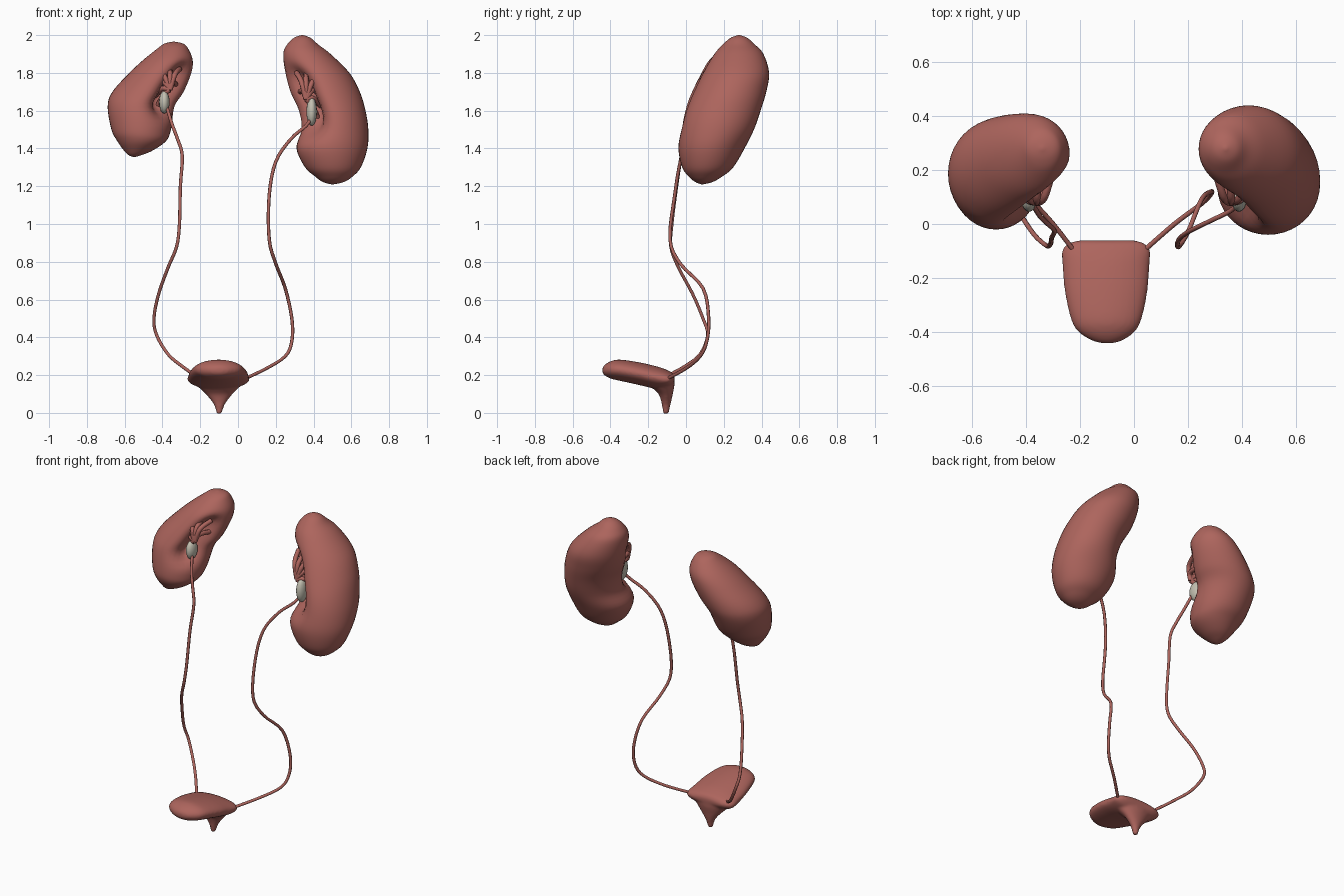
import bpy, bmesh, math
from mathutils import Vector

if "Cube" in bpy.data.objects:
    bpy.data.objects.remove(bpy.data.objects["Cube"])


def material(name, rgb):
    m = bpy.data.materials.new(name)
    m.diffuse_color = (*rgb, 1)
    m.use_nodes = True
    m.node_tree.nodes["Principled BSDF"].inputs["Base Color"].default_value = m.diffuse_color
    return m


RED = material("tissue red", (0.42, 0.13, 0.11))
PALE = material("pale pelvis", (0.55, 0.53, 0.44))


def smooth_path(pts, n):
    """Catmull-Rom interpolation of tuples of any length."""
    p = [pts[0]] + list(pts) + [pts[-1]]
    out = []
    for i in range(1, len(p) - 2):
        for k in range(n):
            t = k / n
            out.append([0.5 * (2 * b + (c - a) * t + (2 * a - 5 * b + 4 * c - d) * t * t
                               + (3 * b - a - 3 * c + d) * t ** 3)
                        for a, b, c, d in zip(p[i - 1], p[i], p[i + 1], p[i + 2])])
    return out + [list(pts[-1])]


def loft(bm, stations, axis, n=4, sides=32, dent=None):
    """Stations are (t, a_min, a_max, b_min, b_max) ellipses stacked along the axis."""
    prev = first = None
    for t, a0, a1, b0, b1 in smooth_path(stations, n):
        ring = []
        ca, cb = (a0 + a1) / 2, (b0 + b1) / 2
        for i in range(sides):
            th = 2 * math.pi * i / sides
            f = dent(th, t) if dent else 1
            a = ca + f * (a1 - a0) / 2 * math.cos(th)
            b = cb + f * (b1 - b0) / 2 * math.sin(th)
            ring.append(bm.verts.new((a, b, t) if axis == 'z' else (a, t, b)))
        if prev:
            for i in range(sides):
                j = (i + 1) % sides
                bm.faces.new((prev[i], prev[j], ring[j], ring[i]))
        first = first or ring
        prev = ring
    bm.faces.new(first)
    bm.faces.new(prev)


def finish(name, bm, mat):
    bmesh.ops.remove_doubles(bm, verts=bm.verts, dist=0.0005)
    bmesh.ops.recalc_face_normals(bm, faces=bm.faces)
    for f in bm.faces:
        f.smooth = True
    me = bpy.data.meshes.new(name)
    bm.to_mesh(me)
    bm.free()
    me.materials.append(mat)
    ob = bpy.data.objects.new(name, me)
    bpy.context.collection.objects.link(ob)
    return ob


def tube(name, paths, radius):
    cu = bpy.data.curves.new(name, 'CURVE')
    cu.dimensions = '3D'
    cu.bevel_depth = radius
    cu.bevel_resolution = 2
    cu.use_fill_caps = True
    for pts in paths:
        pts = smooth_path(pts, 4)
        sp = cu.splines.new('POLY')
        sp.points.add(len(pts) - 1)
        for q, co in zip(sp.points, pts):
            q.co = (*co, 1)
        sp.use_smooth = True
    cu.materials.append(RED)
    ob = bpy.data.objects.new(name, cu)
    bpy.context.collection.objects.link(ob)


def kidney(name, stations, hilum_angle, hz, sz):
    def dent(th, z):
        d = math.atan2(math.sin(th - hilum_angle), math.cos(th - hilum_angle))
        return 1 - 0.6 * math.exp(-(d / 0.42) ** 2 - ((z - hz) / sz) ** 4)
    bm = bmesh.new()
    loft(bm, stations, 'z', 5, 40, dent)
    finish(name, bm, RED)


# Kidneys: long one at +x, shorter one at -x
kidney("kidney_right_side", [
    (2.0, .335, .345, .275, .285), (1.985, .295, .385, .235, .325),
    (1.95, .26, .425, .195, .365), (1.9, .24, .49, .15, .41), (1.8, .25, .59, .09, .44),
    (1.7, .275, .645, .04, .425), (1.6, .32, .675, .0, .395), (1.5, .335, .69, -.025, .36),
    (1.4, .31, .685, -.04, .31), (1.3, .355, .65, -.02, .25), (1.25, .41, .605, .015, .19),
    (1.222, .45, .56, .05, .14), (1.21, .495, .505, .08, .09)],
    math.radians(225), 1.65, 0.16)
kidney("kidney_left_side", [
    (1.965, -.345, -.335, .275, .285), (1.955, -.39, -.29, .235, .325),
    (1.93, -.425, -.265, .19, .36), (1.87, -.50, -.24, .125, .4), (1.8, -.575, -.245, .08, .41),
    (1.7, -.665, -.285, .03, .4), (1.62, -.69, -.335, .0, .375), (1.5, -.67, -.355, -.02, .31),
    (1.44, -.64, -.38, -.01, .25), (1.39, -.605, -.45, .03, .19), (1.365, -.58, -.51, .06, .14),
    (1.355, -.555, -.545, .09, .1)],
    math.radians(-45), 1.71, 0.13)

# Renal pelvis and small branching vessels inside each hilum
for side, s, dz, k in (("right", 1, 0, 1), ("left", -1, .05, .8)):
    bm = bmesh.new()
    bmesh.ops.create_uvsphere(bm, u_segments=16, v_segments=10, radius=1)
    for v in bm.verts:
        v.co = Vector((s * .39 + .028 * v.co.x, .09 + .045 * v.co.y,
                       1.595 + dz + .075 * k * v.co.z))
    finish("renal_pelvis_" + side, bm, PALE)
    paths = []
    for ex, ey, ez in ((.31, .17, 1.80), (.36, .17, 1.80), (.42, .16, 1.78), (.42, .17, 1.70),
                       (.33, .18, 1.70), (.44, .16, 1.62), (.43, .15, 1.54)):
        ez = 1.65 + dz + (ez - 1.65) * k
        mid = (s * (.36 + ex) / 2, .095, (1.67 + dz + ez) / 2 + .02)
        paths.append([(s * .36, .08, 1.66 + dz), mid, (s * ex, ey, ez)])
    tube("renal_vessels_" + side, paths, .014)

# Ureters
tube("ureter_right", [[
    (.40, .09, 1.58), (.36, .05, 1.52), (.28, .01, 1.45), (.2, -.03, 1.33), (.165, -.06, 1.15),
    (.165, -.085, .92), (.2, -.03, .79), (.25, .09, .66), (.285, .12, .5), (.285, .11, .38),
    (.25, .075, .3), (.15, .0, .235), (.03, -.105, .178)]], .009)
tube("ureter_left", [[
    (-.38, .08, 1.63), (-.35, .03, 1.53), (-.32, .0, 1.45), (-.295, -.025, 1.36),
    (-.305, -.05, 1.2), (-.31, -.075, 1.0), (-.325, -.08, .88), (-.37, -.04, .77),
    (-.42, .035, .63), (-.445, .09, .5), (-.43, .115, .41), (-.37, .075, .31),
    (-.3, .0, .25), (-.23, -.09, .2)]], .009)

# Bladder: flattened body and funnel neck fused together
bm = bmesh.new()
loft(bm, [(-.443, -.105, -.095, .222, .228), (-.435, -.15, -.05, .202, .25),
          (-.40, -.207, .003, .182, .273), (-.35, -.235, .029, .17, .282),
          (-.25, -.257, .05, .148, .268), (-.15, -.266, .058, .125, .245),
          (-.095, -.266, .06, .13, .225), (-.07, -.24, .035, .15, .21),
          (-.06, -.2, 0, .17, .19)], 'y')
loft(bm, [(-.006, -.113, -.087, -.12, -.092), (.03, -.122, -.076, -.126, -.085),
          (.06, -.138, -.06, -.131, -.078), (.1, -.172, -.028, -.145, -.07),
          (.14, -.213, .01, -.18, -.062), (.18, -.25, .045, -.17, -.062),
          (.2, -.22, .02, -.15, -.07)], 'z')
bladder = finish("bladder", bm, RED)
rm = bladder.modifiers.new("fuse", 'REMESH')
rm.mode = 'VOXEL'
rm.voxel_size = 0.007
rm.use_smooth_shade = True
sm = bladder.modifiers.new("soften", 'SMOOTH')
sm.factor = 0.5
sm.iterations = 8
